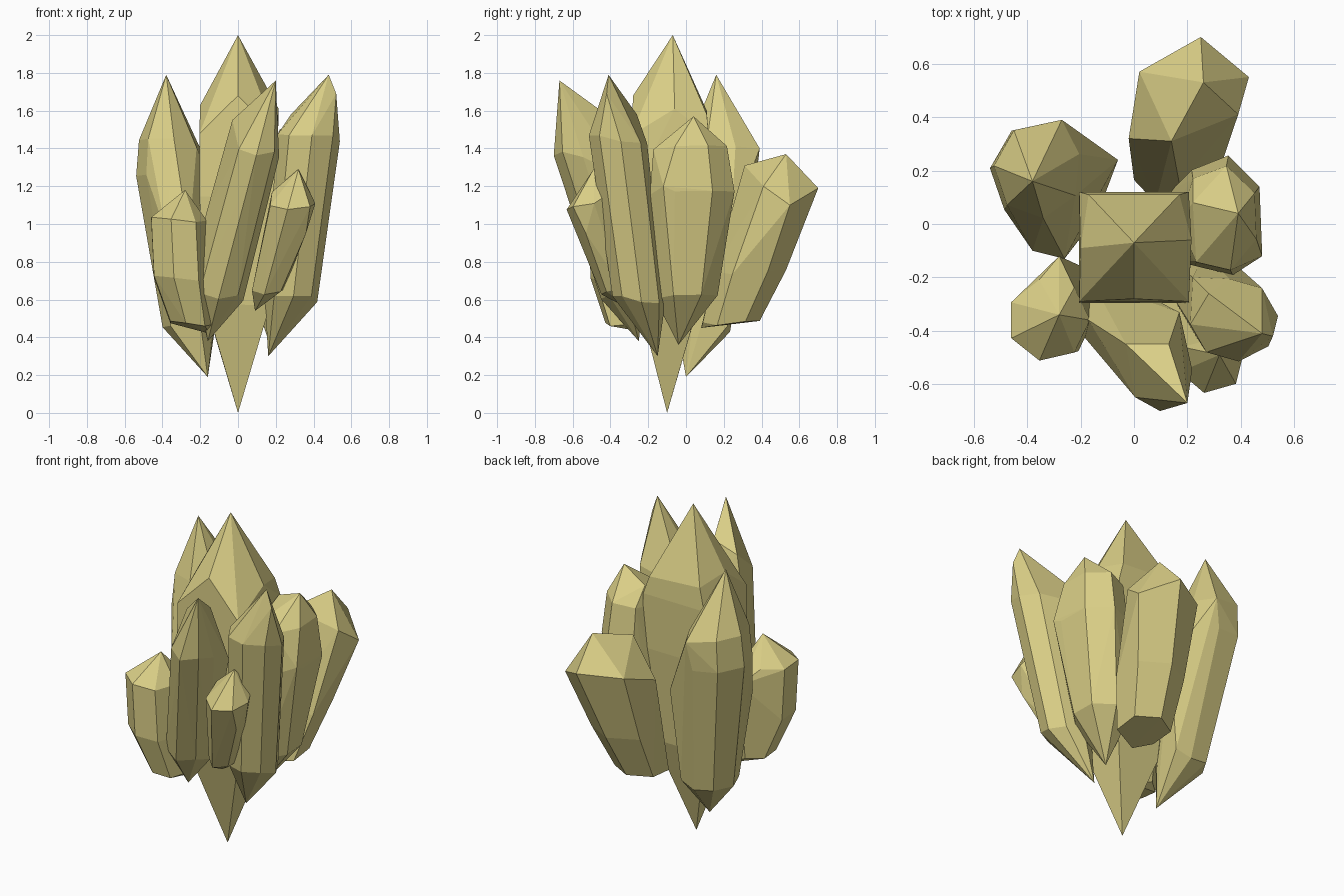
import bpy, bmesh, math, random

random.seed(4)
mat = bpy.data.materials.new("crystal_yellow")
mat.diffuse_color = (0.70, 0.62, 0.24, 1)


# Crystal: convex hull of a foot, a few horizontal rings, a tip and extra corners
# ring = (x, y, z, half width x, half width y)
def crystal(name, foot, rings, tip, sides=7, spin=0.0, jitter=0.03, extra=()):
    bm = bmesh.new()
    for p in [foot, tip, *extra]:
        bm.verts.new(p)
    wobble = [random.uniform(-jitter, jitter) for _ in range(sides)]
    for x, y, z, rx, ry in rings:
        for i in range(sides):
            a = spin + math.tau * i / sides
            bm.verts.new((x + rx * math.cos(a), y + ry * math.sin(a), z + wobble[i]))
    bmesh.ops.convex_hull(bm, input=bm.verts[:])
    loose = [v for v in bm.verts if not v.link_faces]
    bmesh.ops.delete(bm, geom=loose, context='VERTS')
    bmesh.ops.dissolve_limit(bm, angle_limit=math.radians(2),
                             verts=bm.verts[:], edges=bm.edges[:])
    bmesh.ops.recalc_face_normals(bm, faces=bm.faces[:])
    me = bpy.data.meshes.new(name)
    bm.to_mesh(me)
    bm.free()
    me.materials.append(mat)
    ob = bpy.data.objects.new(name, me)
    bpy.context.collection.objects.link(ob)
    return ob


# Tall square-section centre crystal with a tip ridged to the middle of its sides
crystal("centre_crystal", (0, -0.10, 0),
        [(0, -0.09, 0.58, 0.24, 0.22), (0, -0.09, 1.15, 0.29, 0.29),
         (0, -0.085, 1.48, 0.29, 0.29)],
        (0, -0.07, 2.0), sides=4, spin=math.pi / 4, jitter=0.015,
        extra=[(0, -0.28, 1.68), (0.215, -0.06, 1.61), (-0.20, -0.09, 1.63),
               (-0.17, 0.11, 1.60), (0.17, 0.11, 1.58)])

# Leaning blade at the front, broad on its inner side
crystal("front_crystal", (-0.16, -0.25, 0.38),
        [(-0.10, -0.33, 0.62, 0.13, 0.12), (0.10, -0.57, 1.38, 0.12, 0.13)],
        (0.20, -0.67, 1.76), sides=7, spin=0.2,
        extra=[(-0.03, -0.45, 1.55), (0.13, -0.45, 1.60),
               (-0.17, -0.36, 1.05), (0.17, -0.33, 1.25)])

# Tall right front crystal
crystal("right_front_crystal", (0.16, -0.15, 0.30),
        [(0.28, -0.25, 0.60, 0.14, 0.14), (0.375, -0.36, 1.45, 0.165, 0.155)],
        (0.48, -0.41, 1.79), sides=8, spin=0.1,
        extra=[(0.52, -0.42, 1.69), (0.28, -0.26, 1.58), (0.22, -0.20, 1.25)])

# Tall left back crystal with a wide lower body
crystal("left_back_crystal", (-0.16, 0.0, 0.19),
        [(-0.26, 0.10, 0.44, 0.14, 0.14), (-0.36, 0.19, 1.24, 0.18, 0.19),
         (-0.36, 0.20, 1.43, 0.165, 0.18)],
        (-0.38, 0.16, 1.79), sides=7, spin=0.35,
        extra=[(-0.06, 0.24, 1.0), (-0.12, 0.22, 0.46),
               (-0.26, -0.13, 0.92), (-0.38, -0.10, 0.95), (-0.27, 0.39, 1.40)])

# Broad crystal leaning to the back
crystal("back_crystal", (0.08, 0.08, 0.45),
        [(0.13, 0.24, 0.48, 0.15, 0.15), (0.17, 0.34, 0.75, 0.19, 0.19)],
        (0.26, 0.53, 1.37), sides=6, spin=math.pi / 6, jitter=0.02,
        extra=[(0.14, 0.31, 1.31), (0.02, 0.57, 1.17), (0.25, 0.70, 1.19),
               (0.43, 0.55, 1.10), (0.39, 0.41, 1.20), (-0.02, 0.32, 1.08)])

# Right side crystal
crystal("right_crystal", (0.17, -0.04, 0.36),
        [(0.24, 0.0, 0.60, 0.15, 0.17), (0.325, 0.03, 1.15, 0.165, 0.23),
         (0.32, 0.02, 1.39, 0.15, 0.20)],
        (0.39, 0.04, 1.57), sides=7, spin=0.5,
        extra=[(0.22, 0.08, 1.50), (0.48, -0.12, 1.20)])

# Short left front crystal
crystal("left_front_crystal", (-0.15, -0.18, 0.42),
        [(-0.25, -0.30, 0.48, 0.12, 0.13), (-0.305, -0.355, 0.72, 0.155, 0.155),
         (-0.32, -0.36, 1.03, 0.155, 0.155)],
        (-0.28, -0.34, 1.18), sides=7, spin=0.9,
        extra=[(-0.28, -0.12, 0.95)])

# Small right front crystal
crystal("small_front_crystal", (0.09, -0.28, 0.54),
        [(0.16, -0.36, 0.64, 0.09, 0.09), (0.29, -0.52, 1.09, 0.125, 0.115)],
        (0.32, -0.49, 1.29), sides=6, spin=0.3,
        extra=[(0.18, -0.46, 1.17), (0.38, -0.41, 1.16), (0.36, -0.53, 0.95)])
